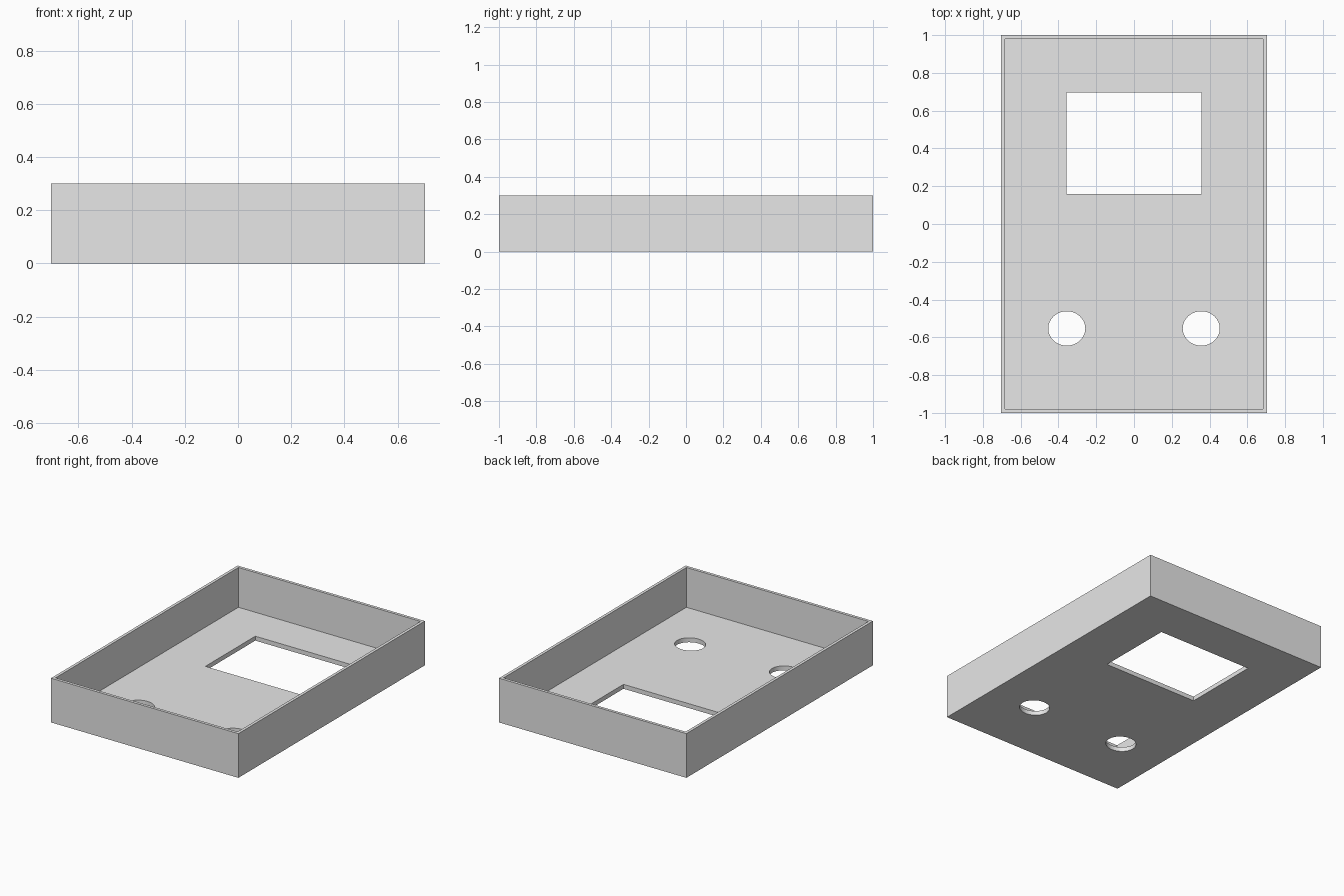
import bpy
from mathutils import Vector

cube = bpy.data.objects.get("Cube")
if cube:
    bpy.data.objects.remove(cube, do_unlink=True)

HALF_X, HALF_Y, HEIGHT = 0.703, 1.0, 0.30
WALL, FLOOR = 0.02, 0.03

grey = bpy.data.materials.new("light_grey")
grey.use_nodes = True
grey.diffuse_color = (0.8, 0.8, 0.8, 1)
grey.node_tree.nodes["Principled BSDF"].inputs["Base Color"].default_value = (0.8, 0.8, 0.8, 1)


def box(name, low, high):
    low, high = Vector(low), Vector(high)
    bpy.ops.mesh.primitive_cube_add(size=1, location=(low + high) / 2)
    ob = bpy.context.object
    ob.name = name
    ob.scale = high - low
    bpy.ops.object.transform_apply(location=True, rotation=False, scale=True)
    ob.data.materials.append(grey)
    return ob


def oval(name, x, y, rx, ry):
    bpy.ops.mesh.primitive_cylinder_add(vertices=48, radius=1, depth=0.4, location=(x, y, 0))
    ob = bpy.context.object
    ob.name = name
    ob.scale = (rx, ry, 1)
    bpy.ops.object.transform_apply(location=True, rotation=False, scale=True)
    ob.data.materials.append(grey)
    return ob


# Open tray: solid block, hollowed from above
tray = box("enclosure_tray", (-HALF_X, -HALF_Y, 0), (HALF_X, HALF_Y, HEIGHT))
cutters = [
    box("cavity_cutter", (WALL - HALF_X, WALL - HALF_Y, FLOOR),
        (HALF_X - WALL, HALF_Y - WALL, HEIGHT + 0.2)),
    # Display window and two control holes through the floor
    box("window_cutter", (-0.357, 0.16, -0.2), (0.357, 0.695, 0.2)),
]
for side, x in (("right", -0.356), ("left", 0.356)):
    cutters.append(oval(side + "_hole_cutter", x, -0.553, 0.098, 0.091))

for cutter in cutters:
    cutter.hide_render = True
    bpy.context.view_layer.objects.active = tray
    cut = tray.modifiers.new(cutter.name, "BOOLEAN")
    cut.operation = "DIFFERENCE"
    cut.solver = "EXACT"
    cut.object = cutter
    bpy.ops.object.modifier_apply(modifier=cut.name)
    bpy.data.objects.remove(cutter, do_unlink=True)

# Smooth hole walls, crisp edges elsewhere
bpy.ops.object.select_all(action="DESELECT")
tray.select_set(True)
bpy.context.view_layer.objects.active = tray
bpy.ops.object.shade_smooth_by_angle()
